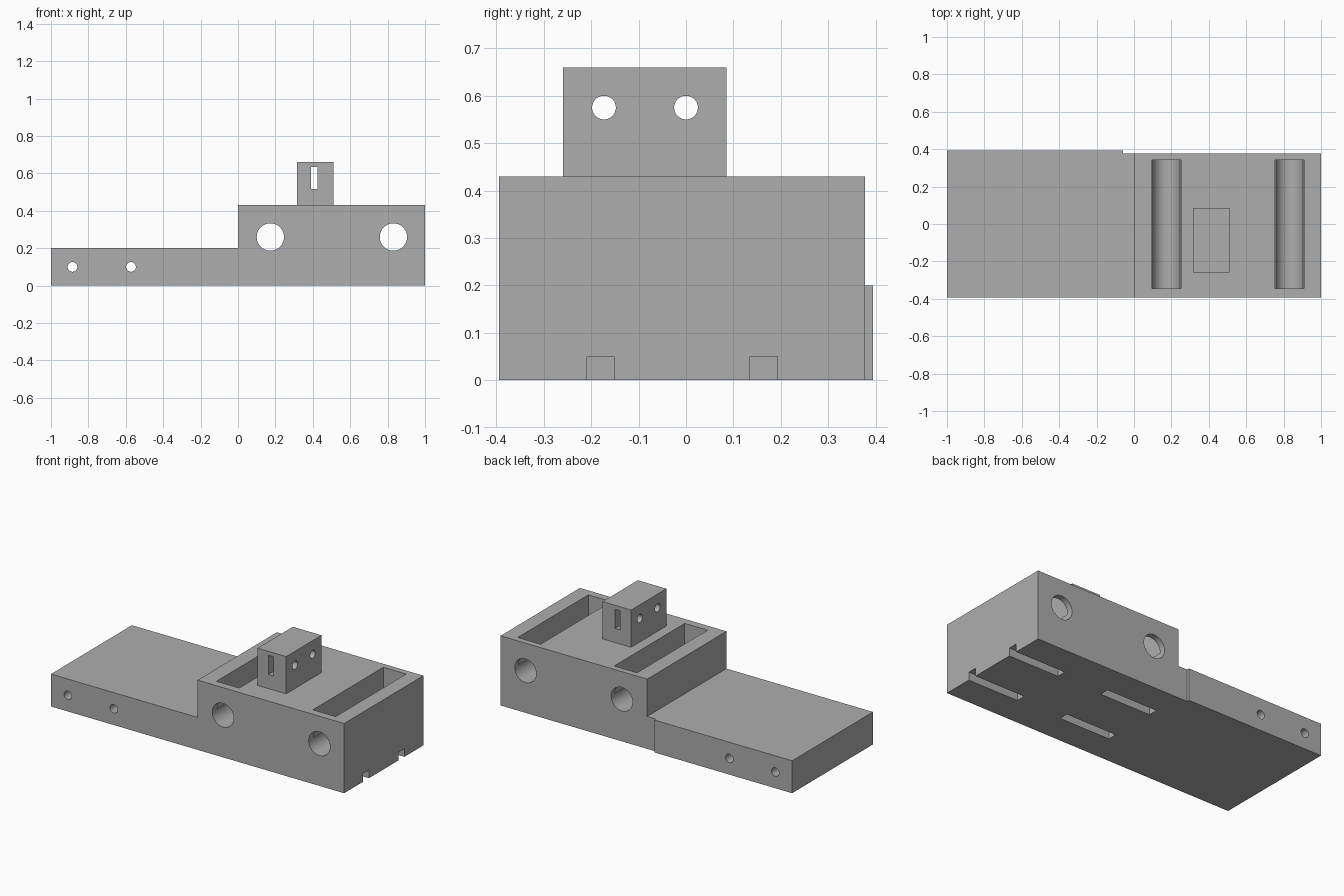
import bpy, bmesh, math
from mathutils import Matrix, Vector

if "Cube" in bpy.data.objects:
    bpy.data.objects.remove(bpy.data.objects["Cube"])

grey = bpy.data.materials.new("plain_grey")
grey.diffuse_color = (0.42, 0.42, 0.42, 1)
grey.use_nodes = True
grey.node_tree.nodes["Principled BSDF"].inputs["Base Color"].default_value = grey.diffuse_color


def add_object(name, bm):
    bmesh.ops.recalc_face_normals(bm, faces=bm.faces[:])
    mesh = bpy.data.meshes.new(name)
    bm.to_mesh(mesh)
    bm.free()
    mesh.materials.append(grey)
    ob = bpy.data.objects.new(name, mesh)
    bpy.context.collection.objects.link(ob)
    return ob


def box(name, x0, x1, y0, y1, z0, z1):
    bm = bmesh.new()
    bmesh.ops.create_cube(bm, size=1)
    for v in bm.verts:
        v.co = Vector(((x0 + x1) / 2 + v.co.x * (x1 - x0),
                       (y0 + y1) / 2 + v.co.y * (y1 - y0),
                       (z0 + z1) / 2 + v.co.z * (z1 - z0)))
    return add_object(name, bm)


def rod(name, axis, centre, radius, length):
    bm = bmesh.new()
    turn = Matrix.Rotation(math.pi / 2, 4, 'X' if axis == 'Y' else 'Y')
    bmesh.ops.create_cone(bm, cap_ends=True, segments=48, radius1=radius, radius2=radius,
                          depth=length, matrix=Matrix.Translation(centre) @ turn)
    return add_object(name, bm)


def cut(target, cutters):
    for c in cutters:
        c.hide_render = True
        mod = target.modifiers.new("cut", 'BOOLEAN')
        mod.operation = 'DIFFERENCE'
        mod.solver = 'EXACT'
        mod.object = c
        bpy.context.view_layer.objects.active = target
        bpy.ops.object.modifier_apply(modifier=mod.name)
        bpy.data.objects.remove(c)


def smooth(ob):
    bpy.ops.object.select_all(action='DESELECT')
    ob.select_set(True)
    bpy.context.view_layer.objects.active = ob
    bpy.ops.object.shade_smooth_by_angle(angle=math.radians(30))


# Stepped body: low plate and raised block from one side profile
bm = bmesh.new()
profile = [(-1, 0), (1, 0), (1, 0.43), (0, 0.43), (0, 0.2), (-1, 0.2)]
face = bm.faces.new([bm.verts.new((x, -0.394, z)) for x, z in profile])
ext = bmesh.ops.extrude_face_region(bm, geom=[face])
bmesh.ops.translate(bm, vec=(0, 0.788, 0),
                    verts=[g for g in ext["geom"] if isinstance(g, bmesh.types.BMVert)])
body = add_object("stepped_body", bm)

# Shallow step along the back
cutters = [box("back_step", -0.06, 1.2, 0.378, 0.6, -0.2, 0.7)]
# Top pockets with the large cross holes forming their rounded floors
for x in (0.173, 0.831):
    cutters.append(box("pocket", x - 0.078, x + 0.078, -0.346, 0.341, 0.26, 0.6))
    cutters.append(rod("large_hole", 'Y', (x, 0, 0.26), 0.073, 2))
# Small cross holes in the low plate
for x in (-0.885, -0.572):
    cutters.append(rod("small_hole", 'Y', (x, 0, 0.1), 0.026, 2))
# Slots in the underside
for y0, y1 in ((-0.209, -0.152), (0.135, 0.193)):
    cutters.append(box("open_slot", 0.655, 1.2, y0, y1, -0.1, 0.05))
    cutters.append(box("closed_slot", 0.003, 0.35, y0, y1, -0.1, 0.05))
cut(body, cutters)
smooth(body)

# Small block on top, with two round holes and one slot
tower = box("top_block", 0.315, 0.51, -0.259, 0.085, 0.43, 0.66)
cutters = [rod("round_hole", 'X', (0.41, y, 0.575), 0.025, 1) for y in (-0.173, 0)]
cutters.append(box("upright_slot", 0.39, 0.424, -0.6, 0.6, 0.517, 0.635))
cut(tower, cutters)
smooth(tower)
